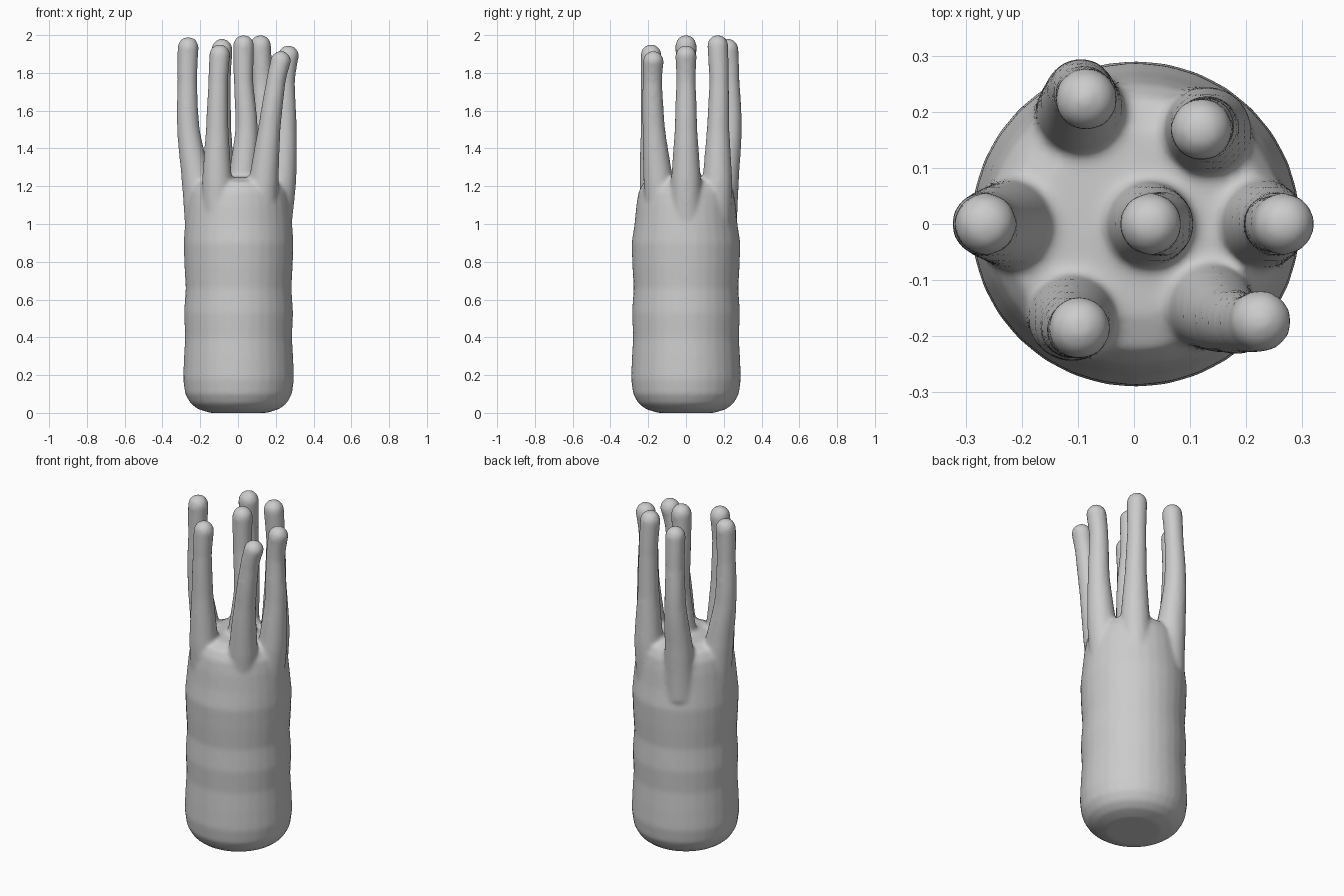
import bpy, bmesh, math
from mathutils import Vector
from mathutils.geometry import interpolate_bezier

if "Cube" in bpy.data.objects:
    bpy.data.objects.remove(bpy.data.objects["Cube"])

bm = bmesh.new()
SIDES = 32


def skin(rings):
    """Bridge a stack of (centre, radius x, radius y) rings into a closed tube."""
    loops = []
    for c, rx, ry in rings:
        loops.append([bm.verts.new((c[0] + rx * math.cos(a), c[1] + ry * math.sin(a), c[2]))
                      for a in (i * math.tau / SIDES for i in range(SIDES))])
    for lo, hi in zip(loops, loops[1:]):
        for i in range(SIDES):
            j = (i + 1) % SIDES
            bm.faces.new((lo[i], lo[j], hi[j], hi[i]))
    bm.faces.new(loops[0][::-1])
    bm.faces.new(loops[-1])


def smooth_path(keys, steps=8):
    """Catmull-Rom sampling of (x, y, z, radius) keys."""
    v = [Vector(k) for k in keys]
    out = []
    for i in range(len(v) - 1):
        p0, p3 = v[max(i - 1, 0)], v[min(i + 2, len(v) - 1)]
        a, b = v[i], v[i + 1]
        out += interpolate_bezier(a.to_3d(), a.to_3d() + (b - p0).to_3d() / 6,
                                  b.to_3d() - (p3 - a).to_3d() / 6, b.to_3d(), steps + 1)[:-1]
    radii = [v[i][3] + (v[i + 1][3] - v[i][3]) * s / steps
             for i in range(len(v) - 1) for s in range(steps)]
    return list(zip(out, radii)) + [(v[-1].to_3d(), v[-1][3])]


# Thick, gently rippled column
column = [(0.0, .15), (.02, .215), (.05, .255), (.1, .283), (.18, .294), (.3, .289),
          (.4, .283), (.53, .289), (.66, .28), (.78, .287), (.9, .291), (1.0, .284),
          (1.1, .274), (1.17, .262), (1.22, .235), (1.245, .17), (1.25, .08)]
skin([((0.003, 0, z), r, r * (.99 if z < 1 else .96)) for z, r in column])

# Tentacles: (x, y) at heights 0.95, 1.22, 1.5, 1.75 and the tip, plus tip height
tentacles = [
    ([(-.19, 0), (-.218, 0), (-.262, 0), (-.268, 0), (-.264, 0)], 1.99),
    ([(-.09, .18), (-.095, .2), (-.095, .235), (-.09, .232), (-.085, .222)], 1.98),
    ([(.11, .15), (.13, .165), (.13, .17), (.128, .175), (.12, .168)], 2.0),
    ([(.02, 0), (.025, 0), (.045, 0), (.03, 0), (.03, 0)], 2.0),
    ([(.19, 0), (.228, 0), (.25, 0), (.25, 0), (.267, 0)], 1.945),
    ([(-.1, -.14), (-.11, -.165), (-.11, -.18), (-.105, -.188), (-.097, -.185)], 1.95),
    ([(.11, -.12), (.135, -.145), (.165, -.17), (.2, -.178), (.226, -.173)], 1.915),
]
for pts, top in tentacles:
    heights = [.95, 1.22, 1.5, 1.75, top - .055]
    radii = [.09, .08, .06, .052, .056]
    path = smooth_path([(x, y, z, r) for (x, y), z, r in zip(pts, heights, radii)])
    rings = [(p, r, r) for p, r in path]
    tip = path[-1][0]
    for a in range(15, 90, 15):
        t = math.radians(a)
        r = .056 * math.cos(t)
        rings.append((tip + Vector((0, 0, .057 * math.sin(t))), r, r))
    skin(rings)

bmesh.ops.recalc_face_normals(bm, faces=bm.faces)
mesh = bpy.data.meshes.new("anemone_body")
bm.to_mesh(mesh)
bm.free()
body = bpy.data.objects.new("anemone_body", mesh)
bpy.context.collection.objects.link(body)

# Fuse the parts into one soft organic skin
fuse = body.modifiers.new("fuse", 'REMESH')
fuse.mode = 'VOXEL'
fuse.voxel_size = .011
fuse.use_smooth_shade = True
soften = body.modifiers.new("soften", 'SMOOTH')
soften.factor = .5
soften.iterations = 10
